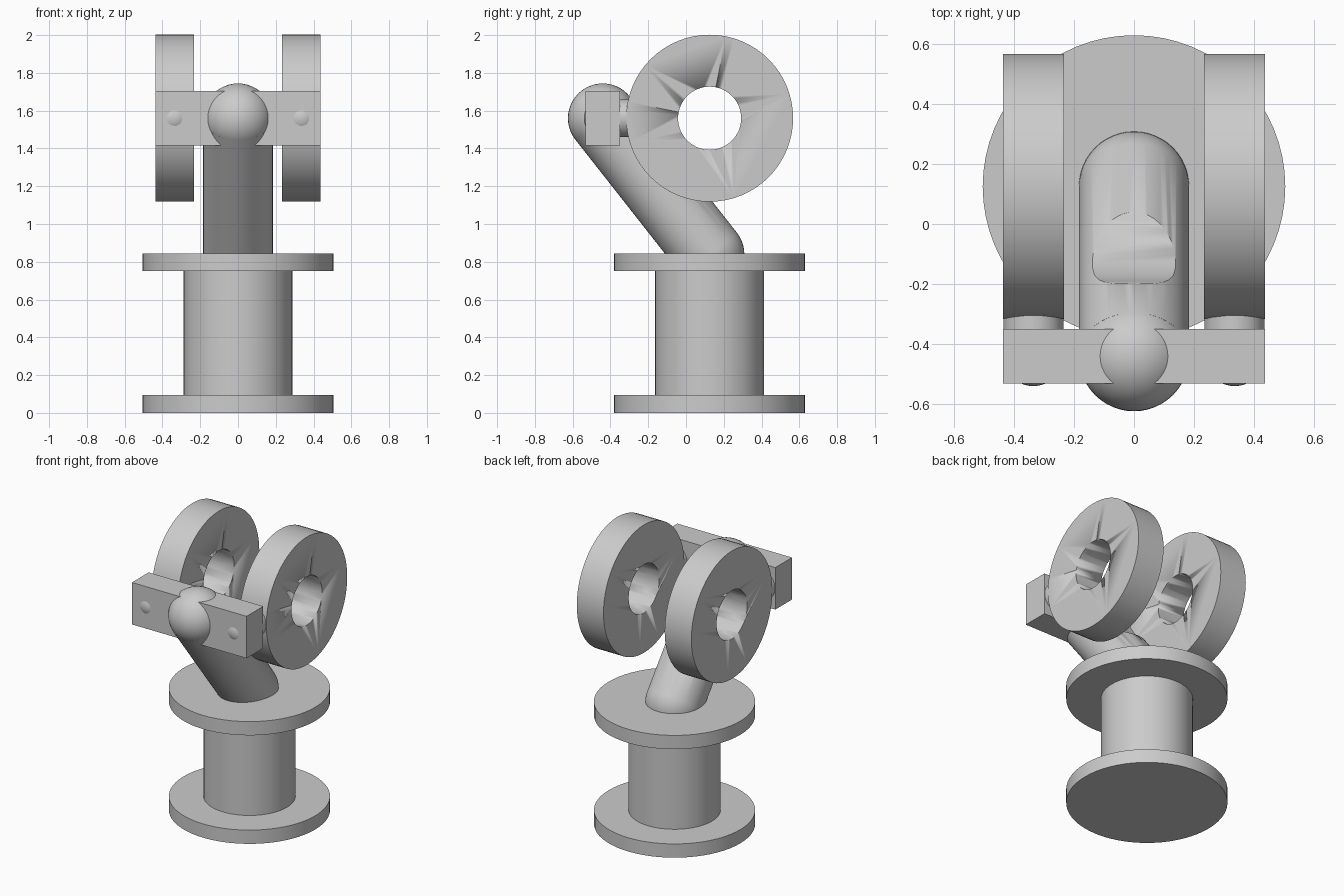
import bpy
import math
from mathutils import Vector

cube = bpy.data.objects.get("Cube")
if cube:
    bpy.data.objects.remove(cube, do_unlink=True)

# Single grey finish
GREY = (0.6, 0.6, 0.6, 1)
grey = bpy.data.materials.new("plain grey")
grey.use_nodes = True
grey.diffuse_color = GREY
grey.node_tree.nodes["Principled BSDF"].inputs["Base Color"].default_value = GREY


def finish(name, smooth=True):
    ob = bpy.context.object
    ob.name = name
    ob.data.materials.append(grey)
    if smooth:
        bpy.ops.object.shade_smooth_by_angle(angle=math.radians(35))
    return ob


def rod(name, start, end, radius):
    """Solid cylinder between two points."""
    a, b = Vector(start), Vector(end)
    bpy.ops.mesh.primitive_cylinder_add(
        vertices=64, radius=radius, depth=(b - a).length, location=(a + b) / 2,
        rotation=(b - a).to_track_quat("Z", "Y").to_euler())
    return finish(name)


def ball(name, centre, radius):
    bpy.ops.mesh.primitive_uv_sphere_add(
        segments=48, ring_count=24, radius=radius, location=centre)
    return finish(name)


def cut(target, cutter):
    mod = target.modifiers.new("cut", "BOOLEAN")
    mod.operation = "DIFFERENCE"
    mod.solver = "EXACT"
    mod.object = cutter
    cutter.hide_render = True
    cutter.hide_set(True)
    cutter.display_type = "WIRE"


AXIS_Y = 0.125     # centre line of the base and the wheels
BAR_Y = -0.441     # centre line of the cross bar
HUB_Z = 1.56       # height of wheels and bar
ARM_R = 0.184
WHEEL_X, WHEEL_HALF = 0.336, 0.102

# Spool-shaped base
for name, low, high, radius in (("base_flange", 0, 0.095, 0.505),
                                ("column", 0.09, 0.755, 0.288),
                                ("top_flange", 0.75, 0.845, 0.505)):
    rod(name, (0, AXIS_Y, low), (0, AXIS_Y, high), radius)

# Leaning arm with ball joints and a round clearance scoop between the wheels
elbow, shoulder = (0, AXIS_Y, 0.84), (0, BAR_Y, HUB_Z)
arm = rod("arm", elbow, shoulder, ARM_R)
ball("lower_arm_ball", elbow, ARM_R)
ball("upper_arm_ball", shoulder, ARM_R)
scoop = rod("arm_scoop_cutter", (-0.23, AXIS_Y, HUB_Z), (0.23, AXIS_Y, HUB_Z), 0.325)
cut(arm, scoop)

# Cross bar
bpy.ops.mesh.primitive_cube_add(size=1, location=(0, BAR_Y, HUB_Z))
bpy.context.object.scale = (2 * (WHEEL_X + WHEEL_HALF), 0.182, 0.29)
bpy.ops.object.transform_apply(location=False, rotation=False, scale=True)
finish("cross_bar", smooth=False)

# Ring wheels and the round-ended pegs that hold them
for side, sign in (("left", 1), ("right", -1)):
    x = sign * WHEEL_X
    wheel = rod(side + "_wheel", (x - WHEEL_HALF, AXIS_Y, HUB_Z),
                (x + WHEEL_HALF, AXIS_Y, HUB_Z), 0.442)
    bore = rod(side + "_bore_cutter", (x - 0.2, AXIS_Y, HUB_Z),
               (x + 0.2, AXIS_Y, HUB_Z), 0.167)
    cut(wheel, bore)
    rod(side + "_peg", (x, BAR_Y, HUB_Z), (x, -0.2, HUB_Z), 0.1)
    ball(side + "_peg_end", (x, BAR_Y, HUB_Z), 0.1)
